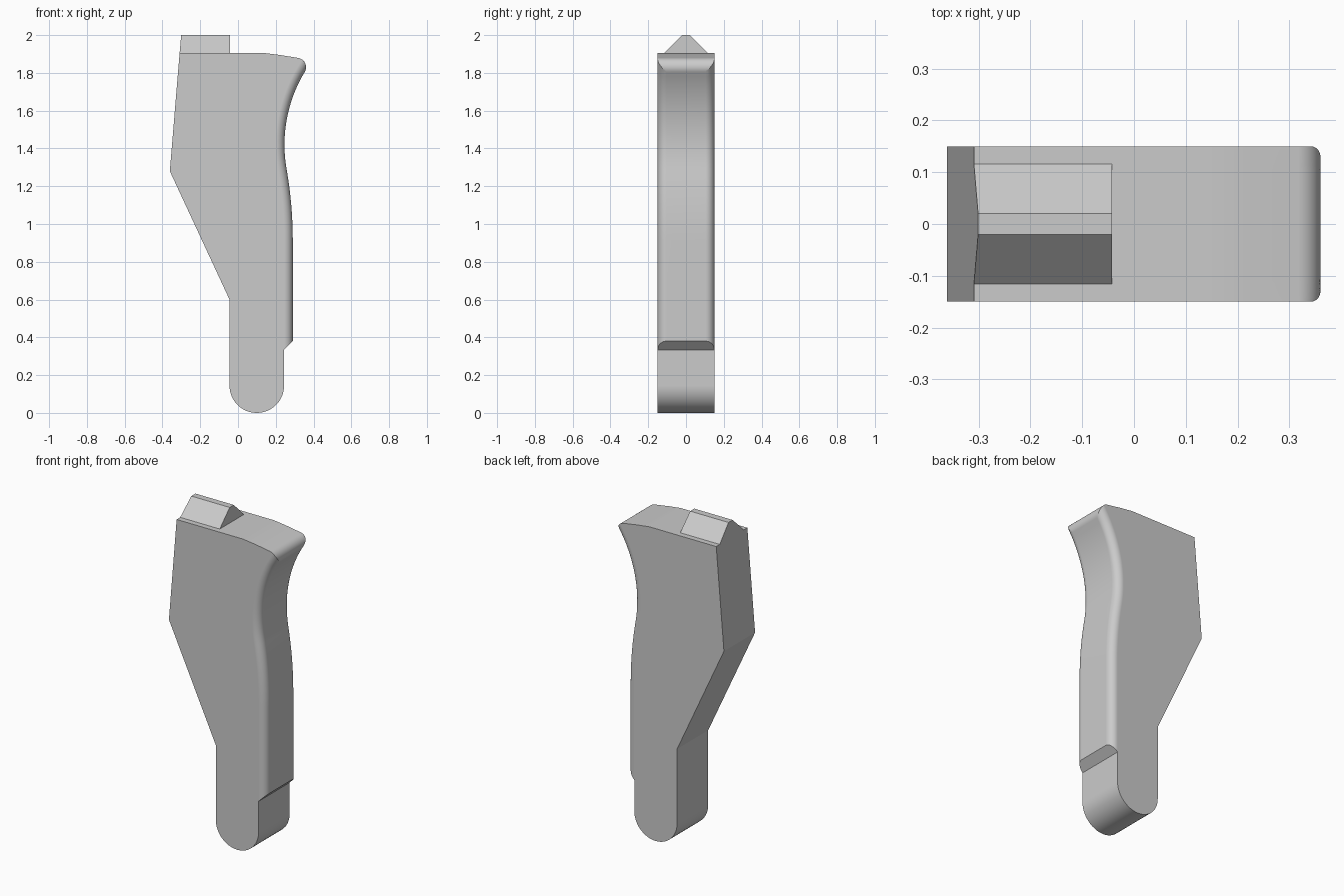
import bpy, bmesh, math
from math import sin, cos, radians

if "Cube" in bpy.data.objects:
    bpy.data.objects.remove(bpy.data.objects["Cube"])

HALF = 0.15      # half thickness of the grip
ROUND = 0.046    # radius of the rounded rear edges

grey = bpy.data.materials.new("plain grey")
grey.diffuse_color = (0.6, 0.6, 0.6, 1)
grey.use_nodes = True
grey.node_tree.nodes["Principled BSDF"].inputs["Base Color"].default_value = grey.diffuse_color


def arc(cx, cz, r, a0, a1, n):
    return [(cx + r * cos(radians(a0 + (a1 - a0) * i / n)),
             cz + r * sin(radians(a0 + (a1 - a0) * i / n))) for i in range(n + 1)]


def outline(d):
    """Side outline (x, z) with the curved rear edge moved inward by d."""
    pts = [(-0.045, 0.60), (-0.361, 1.28), (-0.309, 1.905), (0.14, 1.905), (0.22, 1.895)]
    # rounded nose, trimmed where the rear edge rounding cuts it
    end = -31 + math.degrees(math.acos(1 - d / 0.05))
    pts += arc(0.31, 1.83, 0.05, 82, end, 10)
    # hollow, then gentle swell, down the rear
    pts += arc(0.993, 1.42, 0.747 + d, 149, 190, 18)[1:]
    pts += arc(-1.88, 0.914, 2.17 - d, 10, 0, 8)[1:]
    # step down to the tang, then its round foot
    pts += [(0.29 - d, 0.38 - d), (0.244, 0.334)]
    pts += arc(0.0995, 0.1445, 0.1445, 0, -180, 24)
    return pts


def finish(name, bm):
    bmesh.ops.remove_doubles(bm, verts=bm.verts, dist=1e-5)
    bmesh.ops.recalc_face_normals(bm, faces=bm.faces)
    mesh = bpy.data.meshes.new(name)
    bm.to_mesh(mesh)
    bm.free()
    obj = bpy.data.objects.new(name, mesh)
    bpy.context.collection.objects.link(obj)
    mesh.materials.append(grey)
    return obj


# Grip: outlines stacked across the thickness
steps = [radians(90 * i / 8) for i in range(9)]
side = [(HALF - ROUND + ROUND * sin(a), ROUND * (1 - cos(a))) for a in steps]
layers = [(-y, d) for y, d in reversed(side)] + side
bm = bmesh.new()
rings = [[bm.verts.new((x, y, z)) for x, z in outline(d)] for y, d in layers]
for a, b in zip(rings, rings[1:]):
    for i in range(len(a)):
        j = (i + 1) % len(a)
        bm.faces.new((a[i], a[j], b[j], b[i]))
bm.faces.new(rings[0])
bm.faces.new(rings[-1])
grip = finish("grip", bm)
bpy.context.view_layer.objects.active = grip
grip.select_set(True)
bpy.ops.object.shade_smooth_by_angle(angle=radians(20))
weighted = grip.modifiers.new("flat sides", 'WEIGHTED_NORMAL')
weighted.keep_sharp = True

# Ridge on top, with its front end following the slope of the grip
bm = bmesh.new()
section = [(-0.116, 1.905), (-0.02, 2.0), (0.02, 2.0), (0.116, 1.905)]
front = [bm.verts.new((-0.309 + (z - 1.905) * 0.085, y, z)) for y, z in section]
rear = [bm.verts.new((-0.042, y, z)) for y, z in section]
for i in range(4):
    j = (i + 1) % 4
    bm.faces.new((front[i], front[j], rear[j], rear[i]))
bm.faces.new(front)
bm.faces.new(rear)
finish("top_ridge", bm)
